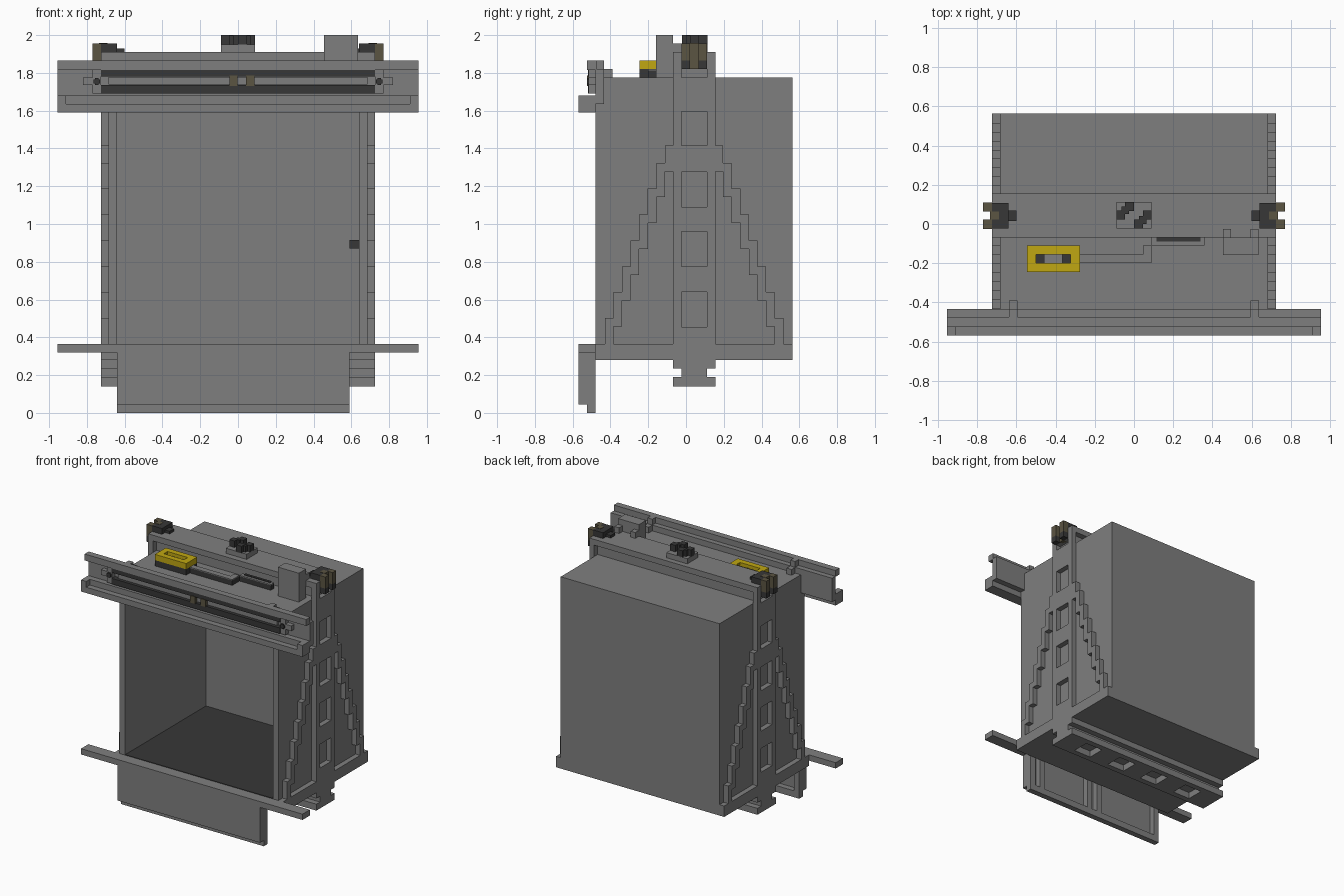
import bpy, bmesh

if "Cube" in bpy.data.objects:
    bpy.data.objects.remove(bpy.data.objects["Cube"], do_unlink=True)


def material(name, rgb):
    m = bpy.data.materials.new(name)
    m.use_nodes = True
    m.diffuse_color = (*rgb, 1)
    bsdf = m.node_tree.nodes["Principled BSDF"]
    bsdf.inputs["Base Color"].default_value = (*rgb, 1)
    bsdf.inputs["Roughness"].default_value = 0.8
    return m


GRAY = material("steel gray", (0.212, 0.212, 0.212))
DARK = material("dark rubber", (0.038, 0.038, 0.038))
YELLOW = material("safety yellow", (0.53, 0.39, 0.006))
BROWN = material("bronze brown", (0.105, 0.09, 0.055))


def boxes(name, mat, items, mirror=False):
    """One object from boxes (x0, x1, y0, y1, z0, z1), optionally mirrored in x."""
    if mirror:
        items = items + [(-b[1], -b[0], *b[2:]) for b in items]
    bm = bmesh.new()
    for x0, x1, y0, y1, z0, z1 in items:
        v = bmesh.ops.create_cube(bm, size=1)["verts"]
        bmesh.ops.scale(bm, vec=(x1 - x0, y1 - y0, z1 - z0), verts=v)
        bmesh.ops.translate(bm, vec=((x0 + x1) / 2, (y0 + y1) / 2, (z0 + z1) / 2), verts=v)
    me = bpy.data.meshes.new(name)
    bm.to_mesh(me)
    bm.free()
    me.materials.append(mat)
    ob = bpy.data.objects.new(name, me)
    bpy.context.collection.objects.link(ob)
    return ob


def gaps(lo, hi, windows):
    """Solid spans left between the windows."""
    edges = [lo] + [e for w in windows for e in w] + [hi]
    return list(zip(edges[::2], edges[1::2]))


# Cabin shell, open at the front
boxes("cabin_side_walls", GRAY, [(0.64, 0.685, -0.48, 0.565, 0.28, 1.775)], True)
boxes("cabin_back_wall", GRAY, [(-0.64, 0.64, 0.52, 0.565, 0.28, 1.775)])
boxes("cabin_roof", GRAY, [(-0.64, 0.64, -0.48, 0.52, 1.73, 1.775)])
boxes("cabin_base", GRAY, [(-0.64, 0.64, -0.48, 0.52, 0.28, 0.36)])
boxes("cabin_floor", DARK, [(-0.64, 0.64, -0.475, 0.52, 0.36, 0.366)])
boxes("call_button", DARK, [(0.59, 0.64, -0.30, -0.25, 0.87, 0.915)])
boxes("base_side_rails", GRAY, [(0.685, 0.725, -0.48, 0.565, 0.28, 0.365)], True)

# Sling posts with window openings
windows = [(0.455, 0.64), (0.775, 0.96), (1.09, 1.275), (1.415, 1.595), (1.775, 1.82)]
post = [(0.685, 0.725, -0.07, -0.025, 0.235, 1.865), (0.685, 0.725, 0.11, 0.155, 0.235, 1.865)]
post += [(0.685, 0.725, -0.025, 0.11, a, b) for a, b in gaps(0.235, 1.865, windows)]
boxes("sling_posts", GRAY, post, True)

# Stepped diagonal braces, symmetric about the post
steps = []
for i in range(8):
    y, z = -0.43 + 0.0455 * i, 0.365 + 0.137 * i
    top = min(z + 0.137, 1.415)
    low = z if i == 0 else z - 0.045
    steps += [(0.685, 0.725, y, y + 0.0455, low, top),
              (0.685, 0.725, 0.085 - y - 0.0455, 0.085 - y, low, top)]
boxes("diagonal_braces", GRAY, steps, True)

# Top beam
boxes("top_beam", GRAY, [(-0.725, 0.725, -0.07, 0.155, 1.865, 1.91),
                         (-0.685, 0.685, -0.025, 0.11, 1.775, 1.865)])

# Bottom beam with pockets in the lower flange
pockets = [(-0.55, -0.40), (-0.23, -0.08), (0.08, 0.23), (0.40, 0.55)]
beam = [(-0.725, 0.725, -0.07, 0.155, 0.235, 0.28), (-0.725, 0.725, -0.025, 0.11, 0.19, 0.235),
        (-0.725, 0.725, -0.07, -0.025, 0.14, 0.19), (-0.725, 0.725, 0.11, 0.155, 0.14, 0.19)]
beam += [(a, b, -0.025, 0.11, 0.14, 0.19) for a, b in gaps(-0.725, 0.725, pockets)]
boxes("bottom_beam", GRAY, beam)

# Door header channel
boxes("header_channel", GRAY, [
    (-0.955, 0.955, -0.48, -0.435, 1.635, 1.82),
    (-0.955, 0.955, -0.525, -0.475, 1.815, 1.865),
    (-0.955, 0.955, -0.57, -0.48, 1.59, 1.635),
    (-0.91, 0.91, -0.525, -0.48, 1.635, 1.68)])
boxes("header_end_stops", GRAY, [(0.91, 0.955, -0.57, -0.48, 1.635, 1.68)], True)
boxes("header_brackets", GRAY, [(0.595, 0.637, -0.475, -0.435, 1.82, 1.865),
                                (0.595, 0.637, -0.435, -0.39, 1.775, 1.82)], True)

# Door drive belt, guide bar and pulleys
boxes("drive_belts", DARK, [(-0.725, 0.725, -0.52, -0.48, 1.78, 1.815),
                            (-0.725, 0.725, -0.52, -0.48, 1.69, 1.735)])
boxes("belt_guide_bar", GRAY, [(-0.685, 0.685, -0.50, -0.48, 1.738, 1.777)])
boxes("pulley_holders", GRAY, [(0.725, 0.77, -0.515, -0.48, 1.69, 1.815),
                               (0.77, 0.82, -0.515, -0.48, 1.735, 1.775)], True)
boxes("pulley_hubs", DARK, [(0.73, 0.765, -0.525, -0.515, 1.745, 1.765),
                            (0.738, 0.757, -0.525, -0.515, 1.737, 1.773)], True)
boxes("belt_clamps", BROWN, [(-0.045, -0.003, -0.525, -0.48, 1.73, 1.785),
                             (0.043, 0.087, -0.525, -0.48, 1.73, 1.785)])

# Sill and apron below the doorway
boxes("door_sill", GRAY, [(-0.955, 0.955, -0.57, -0.48, 0.32, 0.365)])
boxes("apron_plate", GRAY, [(-0.64, 0.59, -0.57, -0.525, 0.045, 0.32),
                            (-0.64, 0.59, -0.525, -0.48, 0.0, 0.05)])
boxes("apron_ribs", GRAY, [(x, x + 0.045, -0.525, -0.48, 0.05, 0.32)
                           for x in (-0.64, -0.09, 0.0, 0.455, 0.545)])

# Guide shoes at the post tops
boxes("guide_shoe_forks", BROWN, [(0.725, 0.77, -0.025, 0.022, 1.865, 1.955),
                                  (0.725, 0.77, 0.065, 0.11, 1.865, 1.955),
                                  (0.69, 0.735, 0.022, 0.065, 1.82, 1.957)], True)
boxes("guide_shoe_pads", DARK, [(0.725, 0.77, -0.025, 0.022, 1.82, 1.865),
                                (0.725, 0.77, 0.065, 0.11, 1.82, 1.865)], True)
boxes("guide_shoe_bodies", DARK, [(0.64, 0.725, -0.022, 0.022, 1.91, 1.955),
                                  (0.64, 0.725, 0.065, 0.108, 1.91, 1.955),
                                  (0.64, 0.69, 0.022, 0.065, 1.91, 1.955),
                                  (0.60, 0.64, 0.015, 0.07, 1.91, 1.93)], True)

# Rope hitch in the middle of the top beam
boxes("hitch_plate", GRAY, [(-0.09, 0.09, -0.022, 0.113, 1.91, 1.95)])
boxes("hitch_blocks", DARK, [(-0.09, -0.045, 0.022, 0.068, 1.945, 2.0),
                             (-0.047, 0.0, 0.066, 0.113, 1.945, 2.0),
                             (-0.065, -0.025, 0.05, 0.09, 1.945, 1.998),
                             (0.0, 0.047, -0.022, 0.024, 1.945, 2.0),
                             (0.045, 0.09, 0.022, 0.068, 1.945, 2.0),
                             (0.025, 0.065, 0.0, 0.042, 1.945, 1.998)])

# Control box strapped to the top beam
boxes("control_box", GRAY, [(0.455, 0.635, -0.158, -0.07, 1.775, 2.0)])
boxes("control_box_straps", GRAY, [(x, x + 0.04, -0.07, -0.025, 1.91, 1.955) for x in (0.455, 0.595)])

# Roof inspection station
boxes("station_base", DARK, [(-0.545, -0.275, -0.245, -0.11, 1.775, 1.82)])
boxes("station_cover", YELLOW, [(-0.545, -0.275, -0.245, -0.2, 1.82, 1.865),
                                (-0.545, -0.275, -0.155, -0.11, 1.82, 1.865),
                                (-0.545, -0.5, -0.2, -0.155, 1.82, 1.865),
                                (-0.325, -0.275, -0.2, -0.155, 1.82, 1.865)])
boxes("station_handle", GRAY, [(-0.46, -0.365, -0.2, -0.155, 1.82, 1.84)])

# Cable duct from the station to the beam
runs = [(-0.275, 0.045, -0.2, -0.155), (0.045, 0.09, -0.2, -0.11), (0.09, 0.36, -0.11, -0.07)]
boxes("cable_duct", DARK, [(*r, 1.775, 1.813) for r in runs])
boxes("cable_duct_lid", GRAY, [(*r, 1.813, 1.82) for r in runs])
boxes("cable_plug", DARK, [(0.115, 0.34, -0.09, -0.07, 1.82, 1.826)])
